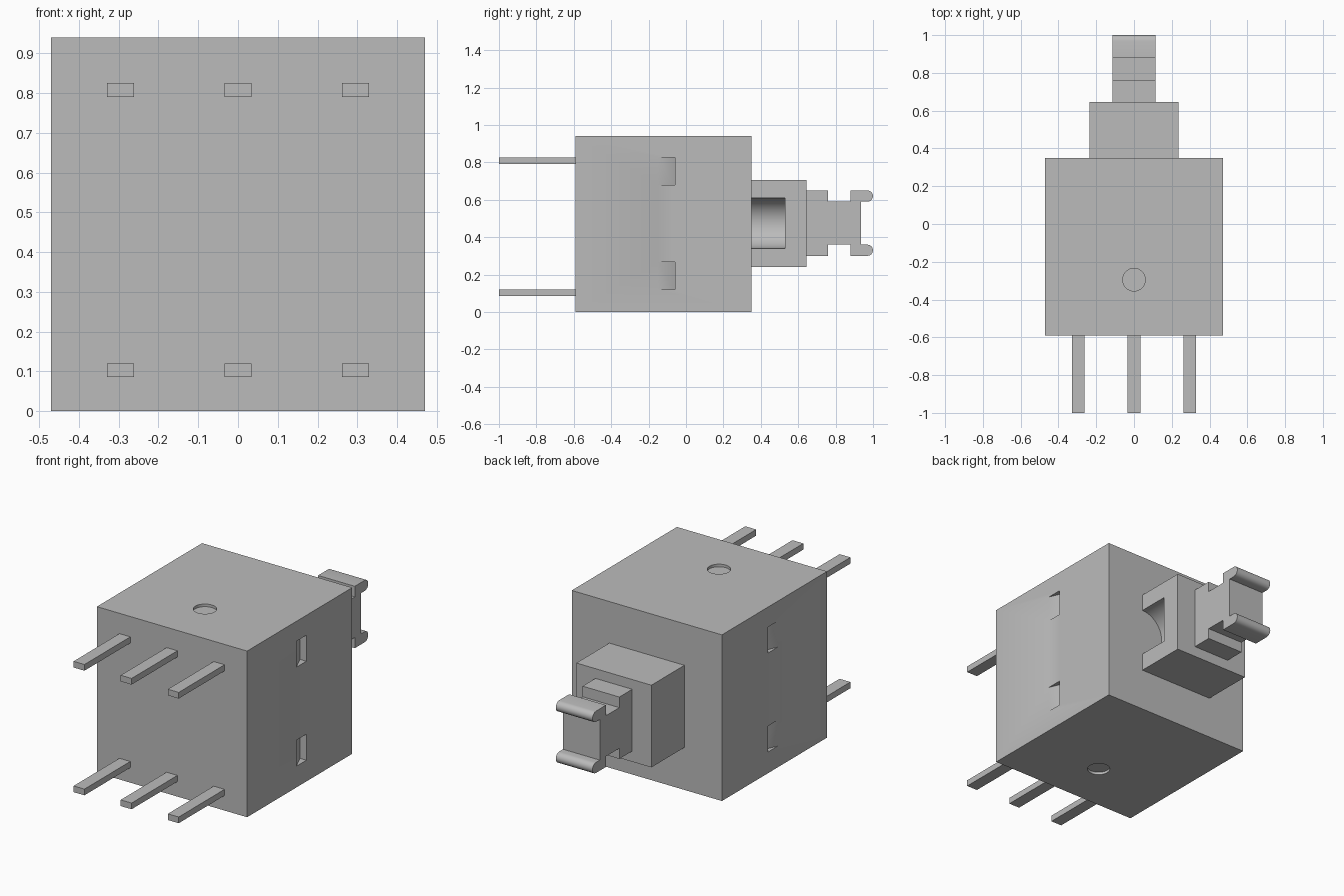
import bpy, bmesh, math
from mathutils import Matrix, Vector

cube = bpy.data.objects.get("Cube")
if cube:
    bpy.data.objects.remove(cube)

GREY = (0.5, 0.5, 0.5, 1.0)
grey = bpy.data.materials.new("plain_grey")
grey.use_nodes = True
grey.diffuse_color = GREY
grey.node_tree.nodes["Principled BSDF"].inputs["Base Color"].default_value = GREY


def finish(bm, name):
    bmesh.ops.recalc_face_normals(bm, faces=bm.faces[:])
    mesh = bpy.data.meshes.new(name)
    bm.to_mesh(mesh)
    bm.free()
    mesh.materials.append(grey)
    obj = bpy.data.objects.new(name, mesh)
    bpy.context.collection.objects.link(obj)
    return obj


def box(name, lo, hi):
    lo, hi = Vector(lo), Vector(hi)
    bm = bmesh.new()
    bmesh.ops.create_cube(bm, size=1, matrix=Matrix.Translation((lo + hi) / 2)
                          @ Matrix.Diagonal((*(hi - lo), 1)))
    return finish(bm, name)


def cylinder(name, centre, radius, depth, axis="Z", segments=32):
    turn = Matrix.Rotation(math.pi / 2, 4, "X") if axis == "Y" else Matrix()
    bm = bmesh.new()
    bmesh.ops.create_cone(bm, cap_ends=True, segments=segments, radius1=radius, radius2=radius,
                          depth=depth, matrix=Matrix.Translation(centre) @ turn)
    return finish(bm, name)


def prism(name, points, direction):
    """Extrude a closed outline of 3D points along a direction."""
    bm = bmesh.new()
    face = bm.faces.new([bm.verts.new(p) for p in points])
    extruded = bmesh.ops.extrude_face_region(bm, geom=[face])["geom"]
    moved = [g for g in extruded if isinstance(g, bmesh.types.BMVert)]
    bmesh.ops.translate(bm, verts=moved, vec=direction)
    return finish(bm, name)


def select_only(obj):
    bpy.ops.object.select_all(action="DESELECT")
    obj.select_set(True)
    bpy.context.view_layer.objects.active = obj


def carve(obj, cutters):
    select_only(obj)
    for cutter in cutters:
        cutter.hide_render = True
        mod = obj.modifiers.new("cut", "BOOLEAN")
        mod.operation, mod.solver, mod.object = "DIFFERENCE", "EXACT", cutter
        bpy.ops.object.modifier_apply(modifier=mod.name)
        bpy.data.objects.remove(cutter)


def smooth(obj):
    select_only(obj)
    bpy.ops.object.shade_smooth_by_angle(angle=math.radians(30))


HALF, FRONT, BACK = 0.47, -0.59, 0.35
MID_Z = HALF

# Case with ramped side notches and a round dimple above and below
case = box("case", (-HALF, FRONT, 0), (HALF, BACK, 2 * HALF))
cutters = []
for side in (-1, 1):
    for z in (0.12, 0.68):
        outline = [(side * x, y, z) for x, y in
                   ((HALF, -0.15), (HALF + 0.05, -0.15), (HALF + 0.05, -0.06), (HALF - 0.04, -0.06))]
        cutters.append(prism("notch_cutter", outline, (0, 0, 0.147)))
for z in (0, 2 * HALF):
    cutters.append(cylinder("dimple_cutter", (0, -0.295, z), 0.06, 0.03))
carve(case, cutters)
smooth(case)

# Two rows of three terminal pins
for row, z in (("lower", 0.085), ("upper", 0.79)):
    for place, x in (("right", -0.295), ("centre", 0), ("left", 0.295)):
        box(f"{row}_{place}_pin", (x - 0.034, -1, z), (x + 0.034, FRONT, z + 0.035))

# Plunger collar with a rounded hollow on its left side
collar = box("plunger_collar", (-0.235, BACK, 0.24), (0.235, 0.645, 0.705))
carve(collar, [cylinder("hollow_cutter", (0.235, 0.43, 0.475), 0.135, 0.2, "Y", 48)])
smooth(collar)

# Plunger tip: upper half of the side outline, mirrored to make the lower half
upper = [(0.645, 0.175), (0.76, 0.175), (0.76, 0.115), (0.88, 0.115), (0.88, 0.175)]
for i in range(9):
    a = math.pi / 2 - math.pi * i / 8
    upper.append((0.97 + 0.03 * math.cos(a), 0.145 + 0.03 * math.sin(a)))
upper.append((0.935, 0.115))
outline = upper + [(y, -h) for y, h in reversed(upper)]
tip = prism("plunger_tip", [(-0.115, y, 0.475 + h) for y, h in outline], (0.23, 0, 0))
smooth(tip)
